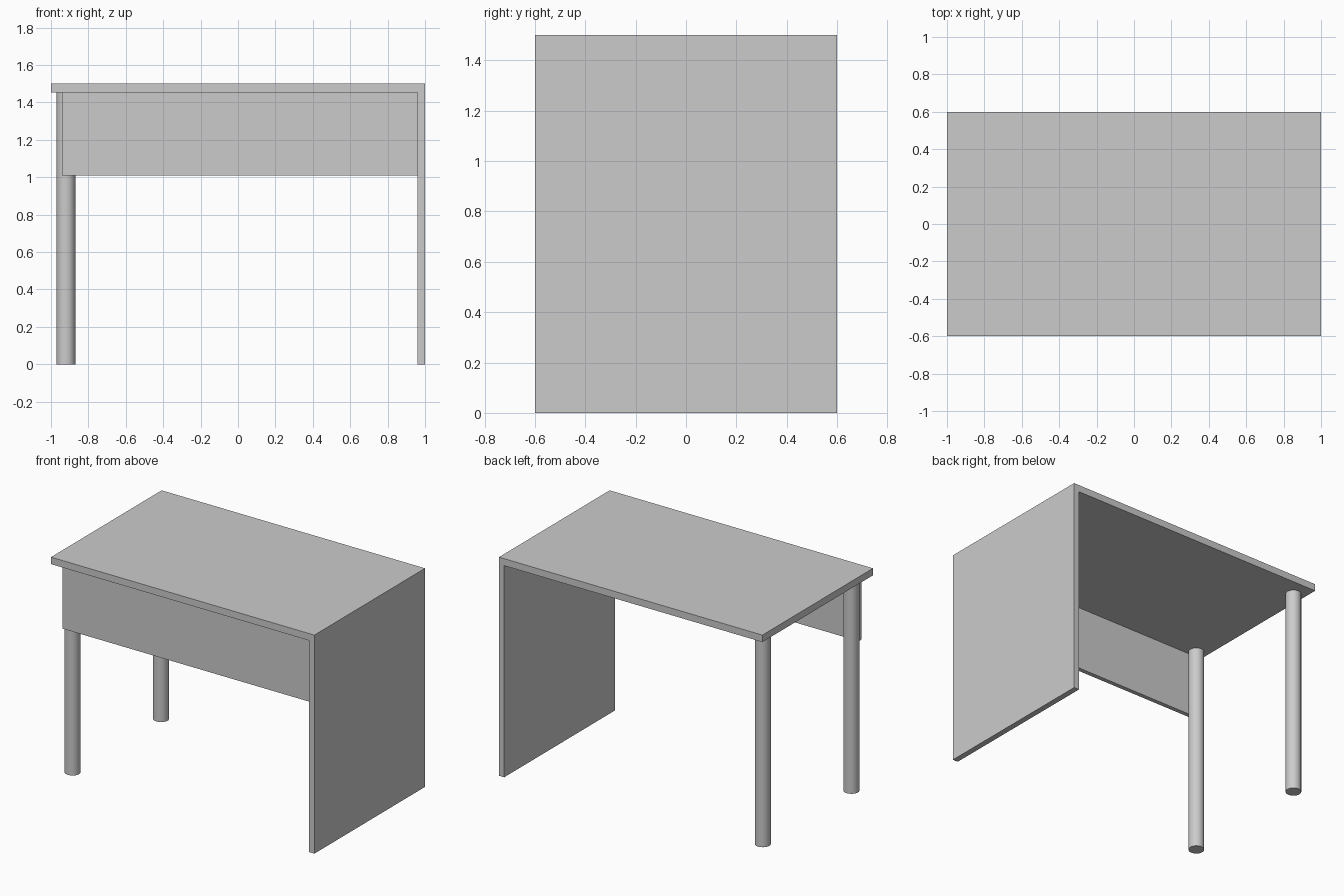
import bpy, bmesh

if "Cube" in bpy.data.objects:
    bpy.data.objects.remove(bpy.data.objects["Cube"])

TOP_Z, UNDER_Z = 1.5, 1.452


def extrude_profile(name, profile, y0, y1):
    """Extrude an x-z outline along y."""
    bm = bmesh.new()
    face = bm.faces.new([bm.verts.new((x, y0, z)) for x, z in profile])
    ext = bmesh.ops.extrude_face_region(bm, geom=[face])
    verts = [g for g in ext["geom"] if isinstance(g, bmesh.types.BMVert)]
    bmesh.ops.translate(bm, verts=verts, vec=(0, y1 - y0, 0))
    bmesh.ops.recalc_face_normals(bm, faces=bm.faces)
    mesh = bpy.data.meshes.new(name)
    bm.to_mesh(mesh)
    bm.free()
    obj = bpy.data.objects.new(name, mesh)
    bpy.context.collection.objects.link(obj)
    return obj


# Desktop and right side panel as one L-shaped slab
extrude_profile("desktop_and_side_panel",
                [(-1, UNDER_Z), (0.96, UNDER_Z), (0.96, 0), (1, 0),
                 (1, TOP_Z), (-1, TOP_Z)], -0.6, 0.6)

# Front modesty panel
extrude_profile("modesty_panel",
                [(-0.94, 1.01), (0.96, 1.01), (0.96, UNDER_Z), (-0.94, UNDER_Z)],
                -0.56, -0.53)

# Round legs on the left
for name, y in (("front_leg", -0.48), ("back_leg", 0.48)):
    bpy.ops.mesh.primitive_cylinder_add(vertices=40, radius=0.05, depth=UNDER_Z,
                                        location=(-0.92, y, UNDER_Z / 2))
    bpy.context.object.name = name
    bpy.ops.object.shade_smooth_by_angle()
